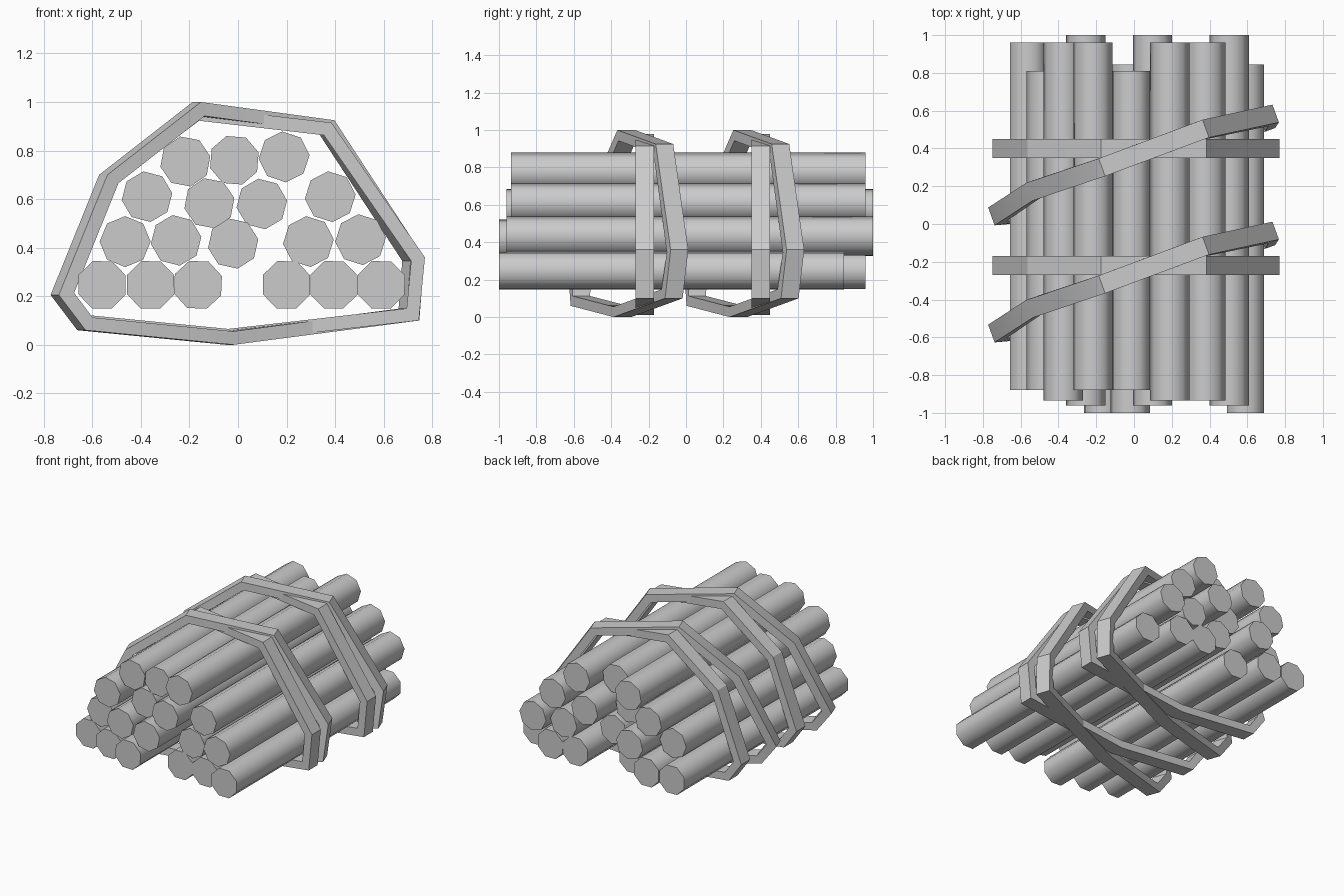
import bpy, bmesh, math
from mathutils import Vector

if "Cube" in bpy.data.objects:
    bpy.data.objects.remove(bpy.data.objects["Cube"])


def make_object(name, bm, angle):
    bmesh.ops.recalc_face_normals(bm, faces=bm.faces)
    mesh = bpy.data.meshes.new(name)
    bm.to_mesh(mesh)
    bm.free()
    obj = bpy.data.objects.new(name, mesh)
    bpy.context.collection.objects.link(obj)
    bpy.ops.object.select_all(action='DESELECT')
    obj.select_set(True)
    bpy.context.view_layer.objects.active = obj
    bpy.ops.object.shade_smooth_by_angle(angle=math.radians(angle))
    return obj


def log(name, x, z, y0, y1, turn, radius=0.105):
    """Eight-sided log lying along y."""
    bm = bmesh.new()
    rings = []
    for y in (y0, y1):
        ring = []
        for i in range(8):
            a = math.radians(turn + 45 * i)
            ring.append(bm.verts.new((x + radius * math.cos(a), y, z + radius * math.sin(a))))
        rings.append(ring)
        bm.faces.new(ring)
    for i in range(8):
        j = (i + 1) % 8
        bm.faces.new((rings[0][i], rings[0][j], rings[1][j], rings[1][i]))
    make_object(name, bm, 60)


def strap(name, points, yaw, y_shift, width=0.1, thick=0.055):
    """Closed rectangular band; points are (x, z, y) of the outer face centre."""
    bm = bmesh.new()
    across = Vector((-math.sin(yaw), math.cos(yaw))) * width / 2
    n = len(points)
    sections = []
    for i, (x, z, y) in enumerate(points):
        p = Vector((x, z))
        d0 = (p - Vector(points[i - 1][:2])).normalized()
        d1 = (Vector(points[(i + 1) % n][:2]) - p).normalized()
        n0, n1 = Vector((d0.y, -d0.x)), Vector((d1.y, -d1.x))
        inward = (n0 + n1) * thick / (1 + n0.dot(n1))
        sec = []
        for depth, side in ((0, -1), (0, 1), (1, 1), (1, -1)):
            q = p + inward * depth
            # keep the inner face in the same slanted plane
            yy = y + y_shift + inward.x * depth * math.tan(yaw)
            sec.append(bm.verts.new((q.x + across.x * side, yy + across.y * side, q.y)))
        sections.append(sec)
    for i in range(n):
        a, b = sections[i], sections[(i + 1) % n]
        for k in range(4):
            m = (k + 1) % 4
            bm.faces.new((a[k], a[m], b[m], b[k]))
    make_object(name, bm, 30)


# Stacked logs: x, z, front end, back end, turn
logs = [
    (-0.56, 0.247, -0.88, 0.96, 22), (-0.36, 0.247, -0.935, 0.96, 22),
    (-0.165, 0.247, -1.0, 0.845, 20), (0.2, 0.247, -0.935, 0.96, 22),
    (0.395, 0.247, -0.935, 0.96, 22), (0.59, 0.247, -1.0, 0.845, 22),
    (-0.465, 0.425, -0.88, 0.81, 0), (-0.255, 0.43, -0.96, 1.0, 8),
    (-0.02, 0.417, -1.0, 0.845, 10), (0.29, 0.425, -0.935, 0.96, 5),
    (0.505, 0.433, -0.96, 1.0, 5),
    (-0.375, 0.61, -0.935, 0.96, 8), (-0.118, 0.583, -0.88, 0.81, 12),
    (0.098, 0.58, -0.96, 1.0, 8), (0.38, 0.61, -0.935, 0.96, 5),
    (-0.217, 0.755, -0.88, 0.96, 12), (-0.015, 0.76, -0.88, 0.81, 18),
    (0.19, 0.774, -0.935, 0.96, 4),
]
for i, args in enumerate(logs):
    log(f"log_{i + 1}", *args)

# Two straight and two slanted straps, listed clockwise from the left corner
straight = [(-0.75, 0.21, 0), (-0.565, 0.69, 0), (-0.175, 0.98, 0), (0.385, 0.915, 0),
            (0.77, 0.36, 0), (0.745, 0.1, 0), (-0.04, 0.01, 0), (-0.65, 0.07, 0)]
slanted = [(-0.755, 0.205, 0.04), (-0.555, 0.70, 0.17), (-0.17, 1.0, 0.30), (0.38, 0.925, 0.505),
           (0.75, 0.36, 0.585), (0.73, 0.1, 0.555), (-0.035, 0.0, 0.28), (-0.645, 0.06, 0.05)]
for i, shift in enumerate((0.0, -0.62)):
    strap(f"straight_strap_{i + 1}", straight, 0, 0.4 + shift)
    strap(f"slanted_strap_{i + 1}", slanted, math.radians(20), shift)
